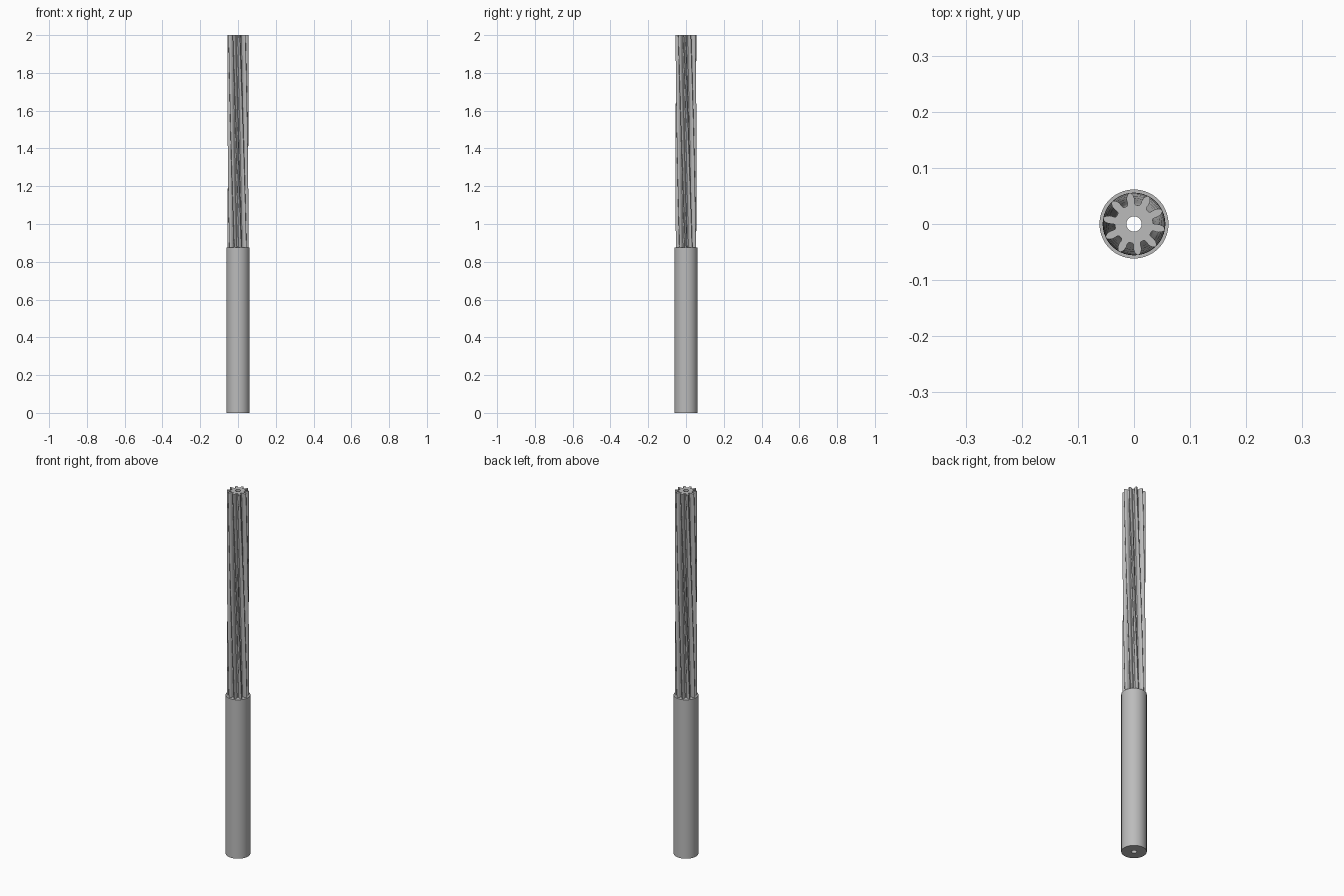
import bpy, bmesh, math

cube = bpy.data.objects.get("Cube")
if cube:
    bpy.data.objects.remove(cube, do_unlink=True)

SHANK_R, BORE_R = 0.0615, 0.0137
SHOULDER_Z, TOP_Z = 0.875, 2.0
TEETH, TWIST = 10, math.radians(-40)      # twist per unit of height
TOP_PHASE = math.radians(-10)             # angle of one tooth at the top

steel = bpy.data.materials.new("steel grey")
steel.use_nodes = True
colour = (0.5, 0.5, 0.5, 1)
steel.diffuse_color = colour
steel.node_tree.nodes["Principled BSDF"].inputs["Base Color"].default_value = colour


def skin(name, loops, close):
    """Join successive loops of (x, y, z) points with quads."""
    bm = bmesh.new()
    rings = [[bm.verts.new(p) for p in loop] for loop in loops]
    pairs = list(zip(rings, rings[1:])) + ([(rings[-1], rings[0])] if close else [])
    for a, b in pairs:
        for i in range(len(a)):
            j = (i + 1) % len(a)
            bm.faces.new((a[i], a[j], b[j], b[i]))
    mesh = bpy.data.meshes.new(name)
    bm.to_mesh(mesh)
    bm.free()
    mesh.materials.append(steel)
    obj = bpy.data.objects.new(name, mesh)
    bpy.context.collection.objects.link(obj)
    bpy.ops.object.select_all(action="DESELECT")
    obj.select_set(True)
    bpy.context.view_layer.objects.active = obj
    bpy.ops.object.shade_smooth_by_angle(angle=math.radians(35))
    return obj


def loop(polar, z, turn=0.0):
    return [(r * math.cos(a + turn), r * math.sin(a + turn), z) for r, a in polar]


def circle(r, count=80):
    return [(r, math.tau * i / count) for i in range(count)]


# Plain bored shank
skin("shank", [loop(circle(BORE_R), 0), loop(circle(SHANK_R), 0),
               loop(circle(SHANK_R), SHOULDER_Z), loop(circle(BORE_R), SHOULDER_Z)], True)

# Half a tooth as radius and half width, from root to tip
flank = [(0.034, 0.0075), (0.0355, 0.0064), (0.038, 0.0063), (0.042, 0.0069),
         (0.046, 0.0070), (0.050, 0.0060), (0.053, 0.0044), (0.055, 0.0025)]
half = [(r, w / r) for r, w in flank]
tooth = [(r, -a) for r, a in half] + [(0.0558, 0)] + [(r, a) for r, a in reversed(half)]
gear = [(r, a + math.tau * k / TEETH) for k in range(TEETH) for r, a in tooth]
bore = [(BORE_R, a) for r, a in gear]

# Helical pinion with a flat end and a through bore
STEPS = 40
loops = []
for s in range(STEPS + 1):
    z = SHOULDER_Z + (TOP_Z - SHOULDER_Z) * s / STEPS
    loops.append(loop(gear, z, TOP_PHASE + TWIST * (z - TOP_Z)))
loops += [loop(bore, TOP_Z, TOP_PHASE), loop(bore, SHOULDER_Z, TOP_PHASE)]
skin("helical_pinion", loops, False)
